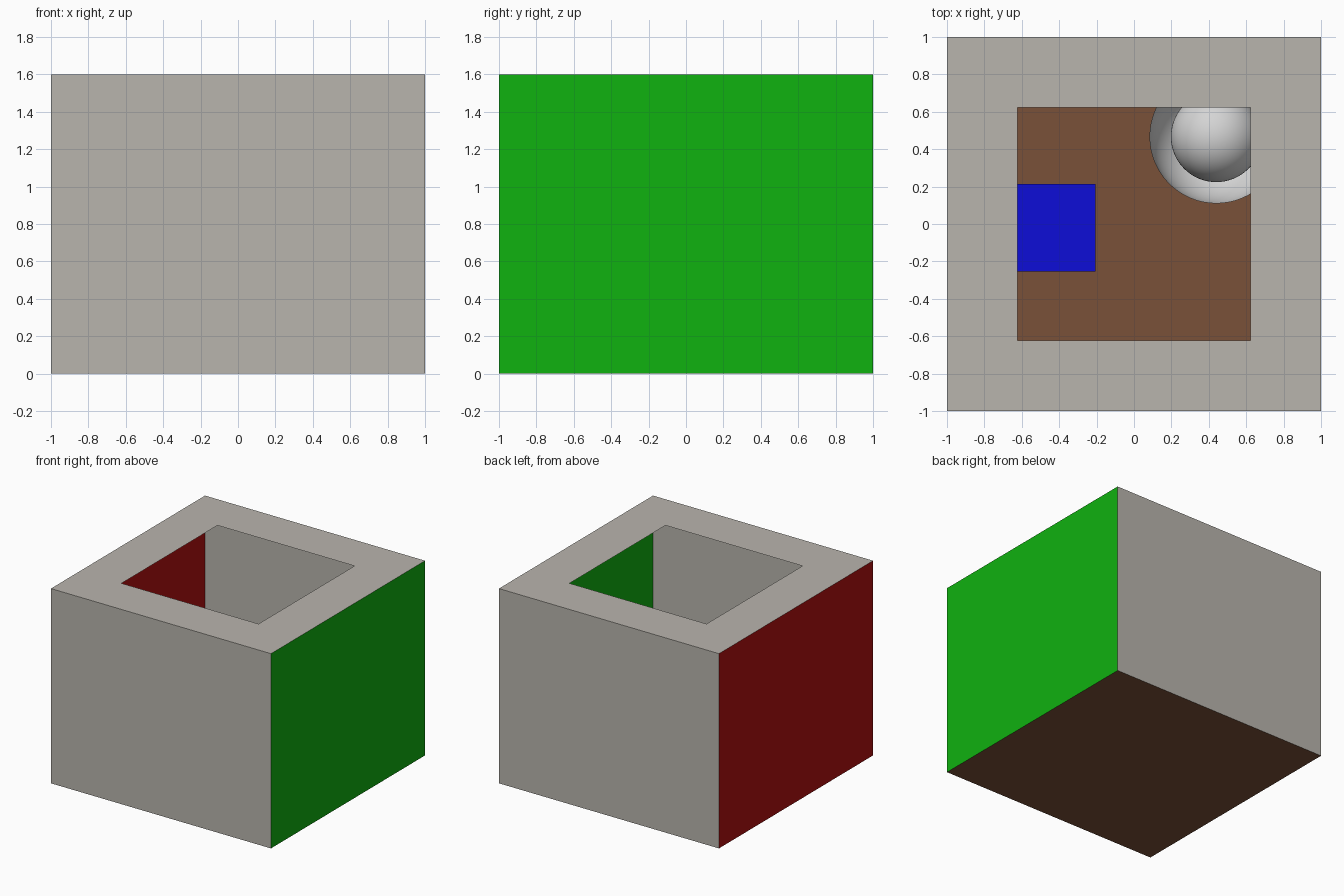
import bpy, bmesh, math
from mathutils import Vector

if "Cube" in bpy.data.objects:
    bpy.data.objects.remove(bpy.data.objects["Cube"])


def material(name, rgb):
    m = bpy.data.materials.new(name)
    m.diffuse_color = (*rgb, 1)
    m.use_nodes = True
    m.node_tree.nodes["Principled BSDF"].inputs["Base Color"].default_value = m.diffuse_color
    return m


GREY = material("plaster_grey", (0.485, 0.462, 0.42))
RED = material("red", (0.445, 0.005, 0.005))
GREEN = material("green", (0.005, 0.445, 0.005))
BROWN = material("floor_brown", (0.195, 0.082, 0.04))
BLUE = material("blue", (0.004, 0.004, 0.68))
WHITE = material("pale_grey", (0.66, 0.66, 0.66))


def add_object(name, bm, mats):
    mesh = bpy.data.meshes.new(name)
    bm.to_mesh(mesh)
    bm.free()
    ob = bpy.data.objects.new(name, mesh)
    bpy.context.collection.objects.link(ob)
    for m in mats:
        mesh.materials.append(m)
    return ob


def box(size, centre):
    bm = bmesh.new()
    bmesh.ops.create_cube(bm, size=1)
    bmesh.ops.scale(bm, vec=size, verts=bm.verts)
    bmesh.ops.translate(bm, vec=centre, verts=bm.verts)
    return bm


# Room: thin shell, square opening in the ceiling, walls coloured by direction
H = 1.6
bm = box((2, 2, H), (0, 0, H / 2))
for f in bm.faces:
    n = f.normal
    f.material_index = 1 if n.x < -0.5 else 2 if n.x > 0.5 else 3 if n.z < -0.5 else 0
ceiling = [f for f in bm.faces if f.normal.z > 0.5]
bmesh.ops.inset_region(bm, faces=ceiling, thickness=1 - 0.467)
bmesh.ops.delete(bm, geom=ceiling, context='FACES')
add_object("room", bm, [GREY, RED, GREEN, BROWN])

# Blue cube standing on the floor
S = 0.467
add_object("blue_cube", box((S, S, S), (-0.44, -0.02, S / 2)), [BLUE])

# Open bowl: lower half of a sphere
X, Y, R, r = 0.44, 0.467, 0.357, 0.243
bm = bmesh.new()
bmesh.ops.create_uvsphere(bm, u_segments=64, v_segments=32, radius=R)
bmesh.ops.delete(bm, geom=[v for v in bm.verts if v.co.z > 0.001], context='VERTS')
bmesh.ops.translate(bm, vec=Vector((X, Y, R + 0.002)), verts=bm.verts)
for f in bm.faces:
    f.smooth = True
add_object("bowl", bm, [WHITE])

# Ball resting in the bowl
bm = bmesh.new()
bmesh.ops.create_uvsphere(bm, u_segments=64, v_segments=32, radius=r)
bmesh.ops.translate(bm, vec=Vector((X, Y, r + 0.006)), verts=bm.verts)
for f in bm.faces:
    f.smooth = True
add_object("ball", bm, [WHITE])
